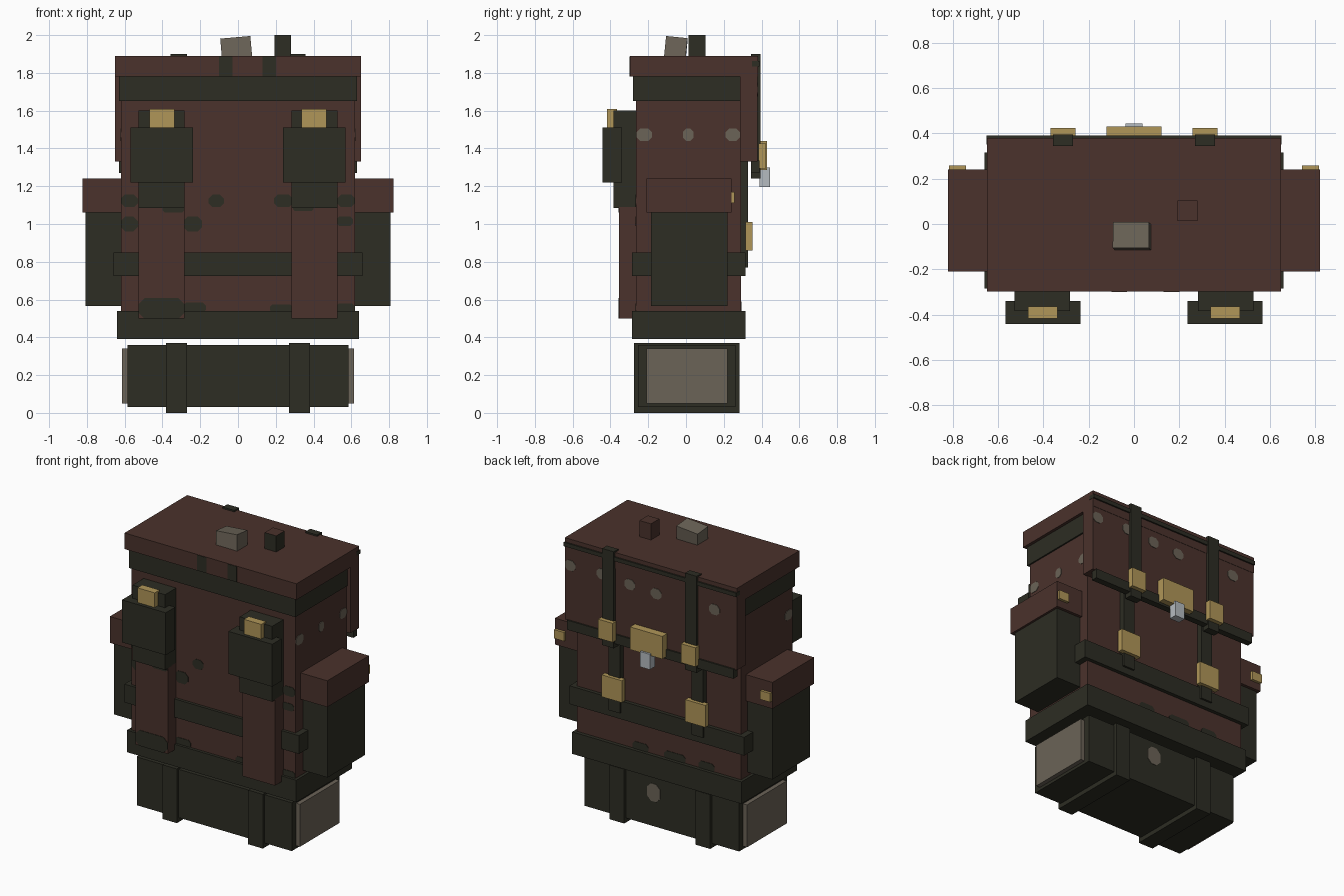
import bpy, bmesh
from mathutils import Matrix

if "Cube" in bpy.data.objects:
    bpy.data.objects.remove(bpy.data.objects["Cube"])


def material(name, rgb):
    m = bpy.data.materials.new(name)
    m.diffuse_color = (*rgb, 1)
    m.use_nodes = True
    m.node_tree.nodes["Principled BSDF"].inputs["Base Color"].default_value = m.diffuse_color
    return m


BROWN = material("brown leather", (0.069, 0.032, 0.025))
DARK = material("dark olive canvas", (0.026, 0.026, 0.017))
GOLD = material("brass", (0.434, 0.305, 0.098))
GREY = material("grey felt", (0.147, 0.125, 0.095))
SILVER = material("silver", (0.46, 0.50, 0.53))


def finish(name, bm, mats):
    me = bpy.data.meshes.new(name)
    bm.normal_update()
    bm.to_mesh(me)
    bm.free()
    for m in mats:
        me.materials.append(m)
    ob = bpy.data.objects.new(name, me)
    bpy.context.collection.objects.link(ob)
    return ob


def box(name, x, y, z, mat):
    """Box from (min, max) pairs."""
    bm = bmesh.new()
    bmesh.ops.create_cube(bm, size=1)
    for v in bm.verts:
        for i, (a, b) in enumerate((x, y, z)):
            v.co[i] = a if v.co[i] < 0 else b
    return finish(name, bm, [mat])


def patch(name, axis, sign, level, u, w, mat):
    """Thin painted patch with cut corners; u, w are ranges on the face."""
    bm = bmesh.new()
    (u0, u1), (w0, w1) = u, w
    c = 0.3 * min(u1 - u0, w1 - w0)
    ring = [(u0 + c, w0), (u1 - c, w0), (u1, w0 + c), (u1, w1 - c),
            (u1 - c, w1), (u0 + c, w1), (u0, w1 - c), (u0, w0 + c)]
    place = (lambda a, b, d: (a, d, b)) if axis == "y" else (lambda a, b, d: (d, a, b))
    f = bm.faces.new([bm.verts.new(place(a, b, level)) for a, b in ring])
    ext = bmesh.ops.extrude_face_region(bm, geom=[f])
    for v in ext["geom"]:
        if isinstance(v, bmesh.types.BMVert):
            v.co["xyz".index(axis)] += sign * 0.003
    bmesh.ops.recalc_face_normals(bm, faces=bm.faces)
    return finish(name, bm, [mat])


# Main bag, bands and lid
box("bag_body", (-.62, .62), (-.265, .29), (.5, 1.7), BROWN)
box("base_band", (-.64, .64), (-.285, .315), (.39, .54), DARK)
box("middle_band", (-.66, .66), (-.285, .315), (.725, .85), DARK)
box("top_band", (-.63, .63), (-.28, .30), (1.65, 1.78), DARK)
box("lid_top", (-.65, .65), (-.297, .38), (1.78, 1.89), BROWN)
box("lid_flap", (-.65, .65), (.285, .378), (1.33, 1.80), BROWN)
box("flap_trim", (-.652, .652), (.35, .39), (1.835, 1.862), DARK)
box("flap_band", (-.63, .63), (.345, .388), (1.27, 1.335), DARK)

# Bedroll under the bag
box("bedroll", (-.585, .585), (-.255, .262), (.03, .36), DARK)
box("bedroll_core", (-.615, .615), (-.21, .22), (.05, .34), GREY)

# Parts that come in left and right pairs
for s, side in ((-1, "left"), (1, "right")):
    def span(a, b):
        return tuple(sorted((s * a, s * b)))

    box(f"bedroll_strap_{side}", span(.27, .38), (-.275, .282), (0, .37), DARK)
    # side pocket
    box(f"pocket_{side}", span(.6, .807), (-.185, .22), (.565, 1.07), DARK)
    box(f"pocket_lid_{side}", span(.6, .822), (-.21, .24), (1.06, 1.24), BROWN)
    box(f"pocket_clasp_{side}", span(.742, .817), (.23, .258), (1.11, 1.17), GOLD)
    # shoulder strap
    box(f"shoulder_strap_lower_{side}", span(.282, .528), (-.355, -.26), (.5, 1.09), BROWN)
    box(f"shoulder_strap_upper_{side}", span(.282, .528), (-.385, -.26), (1.085, 1.6), DARK)
    box(f"shoulder_pad_{side}", span(.237, .568), (-.442, -.34), (1.22, 1.51), DARK)
    box(f"shoulder_buckle_{side}", span(.337, .468), (-.418, -.365), (1.5, 1.61), GOLD)
    # closing straps and buckles on the flap side
    box(f"flap_strap_{side}", span(.27, .357), (.345, .395), (1.24, 1.9), DARK)
    box(f"flap_buckle_{side}", span(.258, .368), (.385, .424), (1.295, 1.425), GOLD)
    box(f"body_strap_{side}", span(.27, .357), (.28, .328), (.77, 1.34), DARK)
    box(f"body_buckle_{side}", span(.24, .392), (.315, .351), (.86, 1.01), GOLD)

# Central lock
box("lock_plate", (-.122, .122), (.375, .43), (1.285, 1.44), GOLD)
box("lock_clasp", (-.037, .037), (.39, .444), (1.195, 1.3), SILVER)

# Remains of the carry handle: tilted grey end and upright stub
grey = box("handle_end", (-.08, .08), (-.057, .057), (-.065, .045), GREY)
grey.data.transform(Matrix.Translation((-.01, -.053, 1.938))
                    @ Matrix.Rotation(-.087, 4, "Y") @ Matrix.Rotation(-.1, 4, "X"))
stub = box("handle_stub", (.193, .28), (.013, .103), (1.87, 2.0), BROWN)
stub.data.materials.append(DARK)
for p in stub.data.polygons:
    if p.normal.y < -.5 or p.normal.x > .5:
        p.material_index = 1

# Worn dark patches on the front
for x in ((-.1, -.03), (.13, .2)):
    box("lid_front_tab", x, (-.30, -.29), (1.782, 1.888), DARK)
for u, w in (((-.62, -.53), (1.09, 1.155)), ((.525, .62), (1.09, 1.155)),
             ((-.155, -.075), (1.09, 1.155)), ((.19, .29), (1.09, 1.155)),
             ((-.29, -.19), (.96, 1.04)), ((.52, .61), (.99, 1.04)),
             ((-.62, -.53), (.96, 1.04)), ((-.29, -.17), (.53, .585)),
             ((.17, .29), (.53, .575)), ((.52, .62), (.53, .58))):
    patch("front_patch", "y", -1, -.265, u, w, DARK)
patch("strap_bottom_patch", "y", -1, -.355, (-.528, -.282), (.5, .607), DARK)
patch("strap_patch_left", "y", -1, -.355, (-.4, -.285), (1.06, 1.1), DARK)
patch("strap_patch_right", "y", -1, -.355, (.29, .4), (1.07, 1.1), DARK)

# Worn patches on the back
for u in ((.08, .2), (-.2, -.04), (-.42, -.3)):
    patch("back_patch", "y", 1, .29, u, (.53, .59), DARK)
for x, z in ((.61, 1.71), (.37, 1.715), (.16, 1.70), (-.04, 1.69), (-.48, 1.70)):
    patch("flap_spot", "y", 1, .378, (x - .04, min(x + .04, .65)), (z - .035, z + .035), GREY)
patch("bedroll_spot", "y", 1, .262, (.01, .11), (.2, .32), GREY)

# Grey spots on the sides
for y0, y1 in ((-.262, -.18), (-.015, .04), (.21, .285)):
    patch("side_spot", "x", 1, .62, (y0, y1), (1.44, 1.505), GREY)
patch("side_spot_left", "x", -1, -.62, (-.262, -.18), (1.44, 1.505), GREY)
